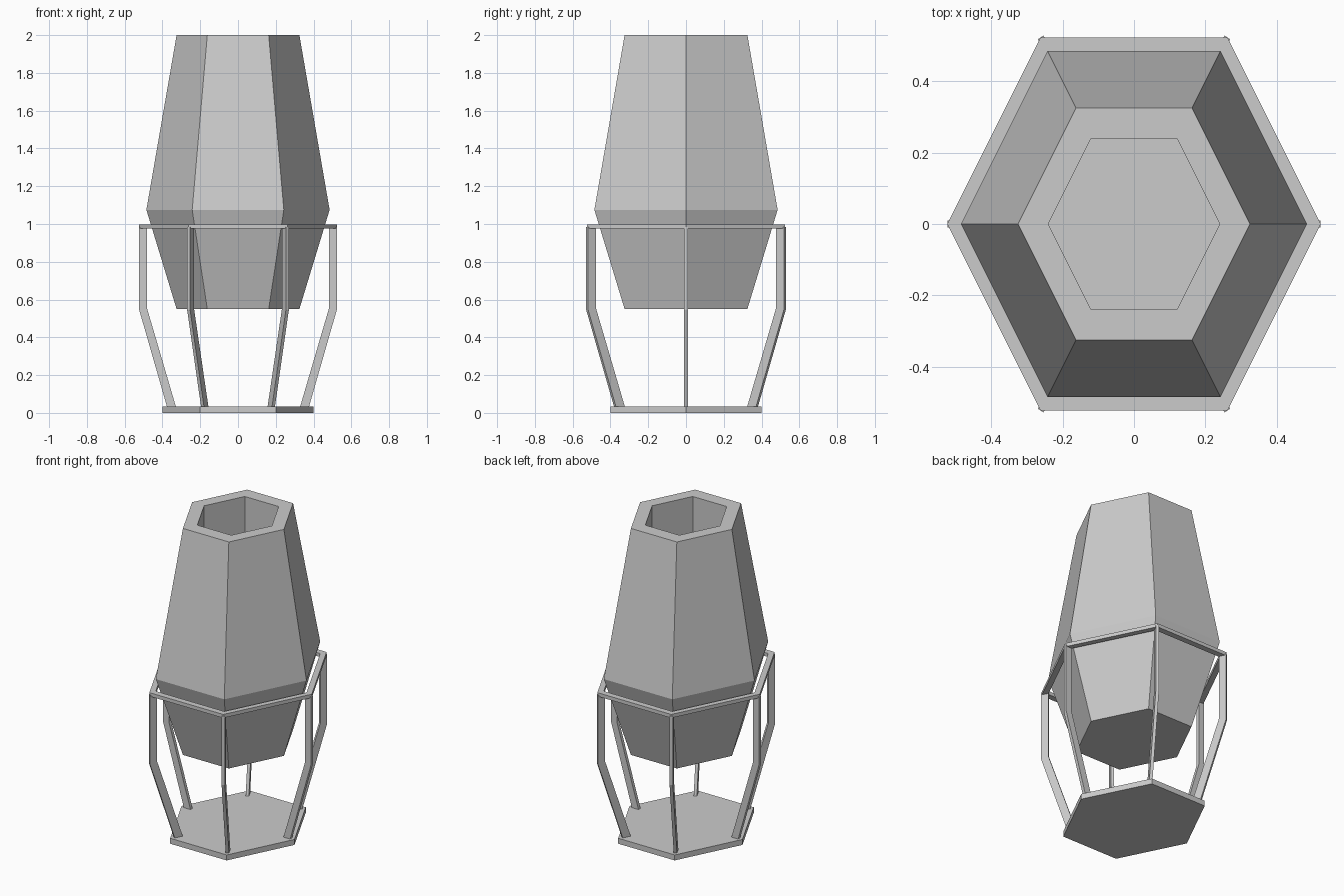
import bpy
import bmesh
from math import cos, sin, pi, sqrt
from mathutils import Vector

cube = bpy.data.objects.get("Cube")
if cube:
    bpy.data.objects.remove(cube)

grey = bpy.data.materials.new("plain grey")
grey.use_nodes = True
colour = (0.6, 0.6, 0.6, 1)
grey.diffuse_color = colour
grey.node_tree.nodes["Principled BSDF"].inputs["Base Color"].default_value = colour

STRETCH = 2 / sqrt(3)  # hexagons are as deep as they are wide


def turn(x, y, z, i):
    """Turn a point by i sixths of a circle, then stretch it in depth."""
    a = i * pi / 3
    return Vector((x * cos(a) - y * sin(a), (x * sin(a) + y * cos(a)) * STRETCH, z))


def finish(name, bm):
    bmesh.ops.recalc_face_normals(bm, faces=bm.faces)
    mesh = bpy.data.meshes.new(name)
    bm.to_mesh(mesh)
    bm.free()
    mesh.materials.append(grey)
    bpy.context.collection.objects.link(bpy.data.objects.new(name, mesh))


def hex_lathe(name, profile, closed=False):
    """Sweep a (radius, height) profile round six corners."""
    bm = bmesh.new()
    rings = [[bm.verts.new(turn(r, 0, z, i)) for i in range(6)] for r, z in profile]
    pairs = list(zip(rings, rings[1:]))
    if closed:
        pairs.append((rings[-1], rings[0]))
    else:
        bm.faces.new(rings[0])
        bm.faces.new(rings[-1])
    for a, b in pairs:
        for i in range(6):
            j = (i + 1) % 6
            bm.faces.new((a[i], a[j], b[j], b[i]))
    finish(name, bm)


def leg(name, i):
    """Bent flat strut standing at corner i."""
    profile = [(0.375, 0.03), (0.523, 0.545), (0.523, 0.985),
               (0.482, 0.985), (0.482, 0.555), (0.328, 0.03)]
    half = 0.009
    bm = bmesh.new()
    sides = [[bm.verts.new(turn(r, y, z, i)) for r, z in profile] for y in (-half, half)]
    for side in sides:
        bm.faces.new(side)
    for k in range(len(profile)):
        n = (k + 1) % len(profile)
        bm.faces.new((sides[0][k], sides[0][n], sides[1][n], sides[1][k]))
    finish(name, bm)


# Hollow pot, from its underside over the rim and down to the inner floor
hex_lathe("pot", [(0.325, 0.55), (0.485, 1.075), (0.325, 2.0), (0.24, 2.0), (0.24, 0.65)])

# Stand: foot plate, open ring and six legs
hex_lathe("base_plate", [(0.4, 0.0), (0.4, 0.035)])
hex_lathe("support_ring", [(0.523, 0.975), (0.523, 0.998), (0.485, 0.998), (0.485, 0.975)], closed=True)
for i in range(6):
    leg(f"leg_{i + 1}", i)
